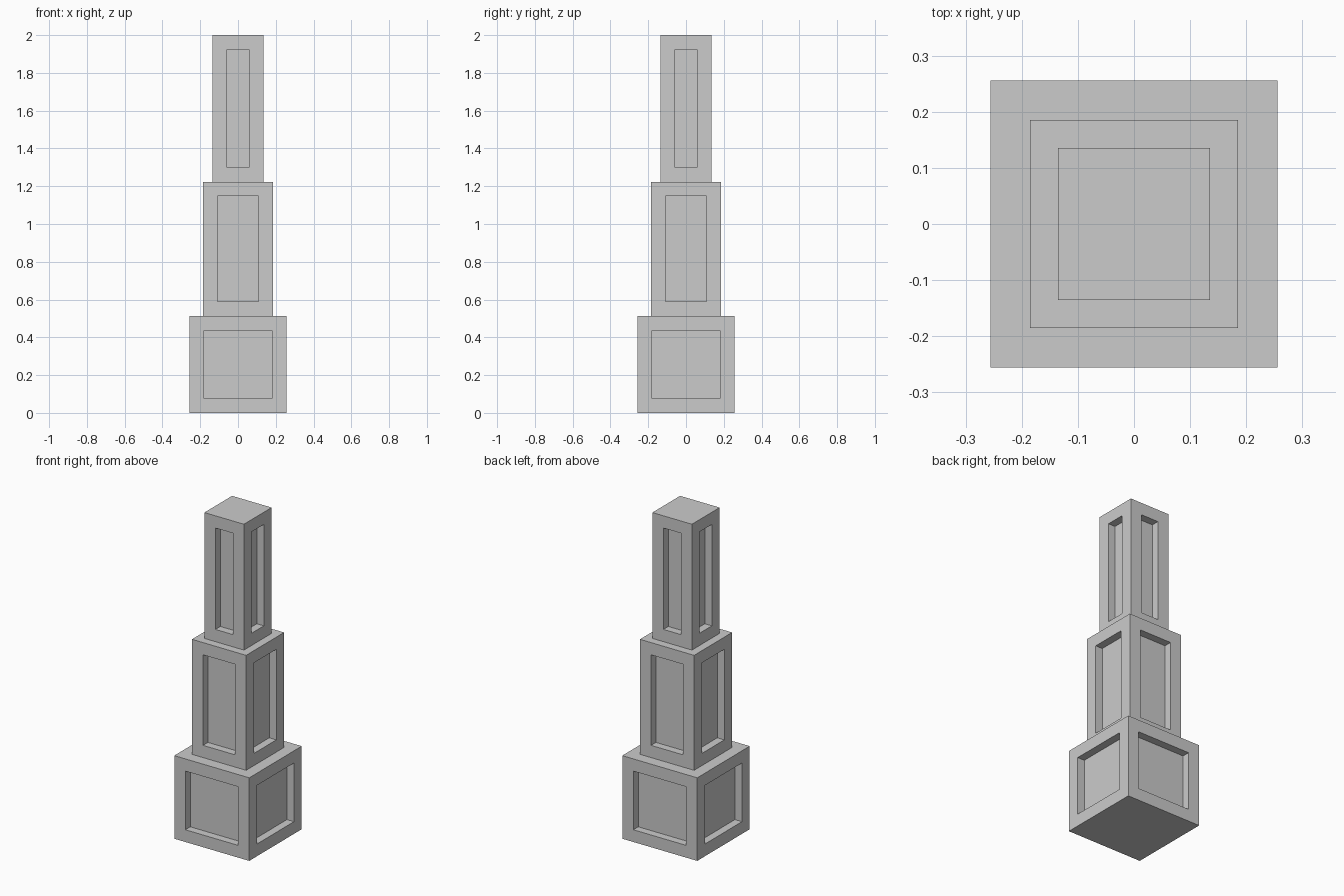
import bpy, bmesh
from mathutils import Vector

if "Cube" in bpy.data.objects:
    bpy.data.objects.remove(bpy.data.objects["Cube"])

# Tiers from the ground up: (half width, top height)
TIERS = [(0.256, 0.513), (0.185, 1.223), (0.135, 2.0)]
PANEL_BORDER = 0.0755
PANEL_DEPTH = 0.048

bm = bmesh.new()

# Base tier footprint
r = TIERS[0][0]
corners = [bm.verts.new((x, y, 0)) for x, y in ((-r, -r), (r, -r), (r, r), (-r, r))]
top = bm.faces.new(corners)
bm.faces.new([bm.verts.new(v.co) for v in reversed(corners)])

# Raise each tier, stepping inwards between them
z, sides = 0.0, []
for i, (half, height) in enumerate(TIERS):
    if i:
        bmesh.ops.inset_region(bm, faces=[top], thickness=TIERS[i - 1][0] - half,
                               use_even_offset=True)
    ring = list(top.edges)
    out = bmesh.ops.extrude_face_region(bm, geom=[top])
    new_top = next(g for g in out["geom"] if isinstance(g, bmesh.types.BMFace))
    bmesh.ops.translate(bm, verts=new_top.verts, vec=(0, 0, height - z))
    if top.is_valid:
        bmesh.ops.delete(bm, geom=[top], context='FACES_ONLY')
    top, z = new_top, height
    sides += [f for e in top.edges for f in e.link_faces if f is not top]

bmesh.ops.remove_doubles(bm, verts=bm.verts, dist=1e-5)
bmesh.ops.recalc_face_normals(bm, faces=bm.faces)

# Recessed panel on all four sides of every tier
for face in sides:
    face.normal_update()
    normal = face.normal.copy()
    bmesh.ops.inset_individual(bm, faces=[face], thickness=PANEL_BORDER, use_even_offset=True)
    out = bmesh.ops.extrude_face_region(bm, geom=[face])
    panel = next(g for g in out["geom"] if isinstance(g, bmesh.types.BMFace))
    bmesh.ops.translate(bm, verts=panel.verts, vec=-normal * PANEL_DEPTH)
    if face.is_valid:
        bmesh.ops.delete(bm, geom=[face], context='FACES_ONLY')

bmesh.ops.recalc_face_normals(bm, faces=bm.faces)
mesh = bpy.data.meshes.new("tiered_tower")
bm.to_mesh(mesh)
bm.free()
tower = bpy.data.objects.new("tiered_tower", mesh)
bpy.context.collection.objects.link(tower)
